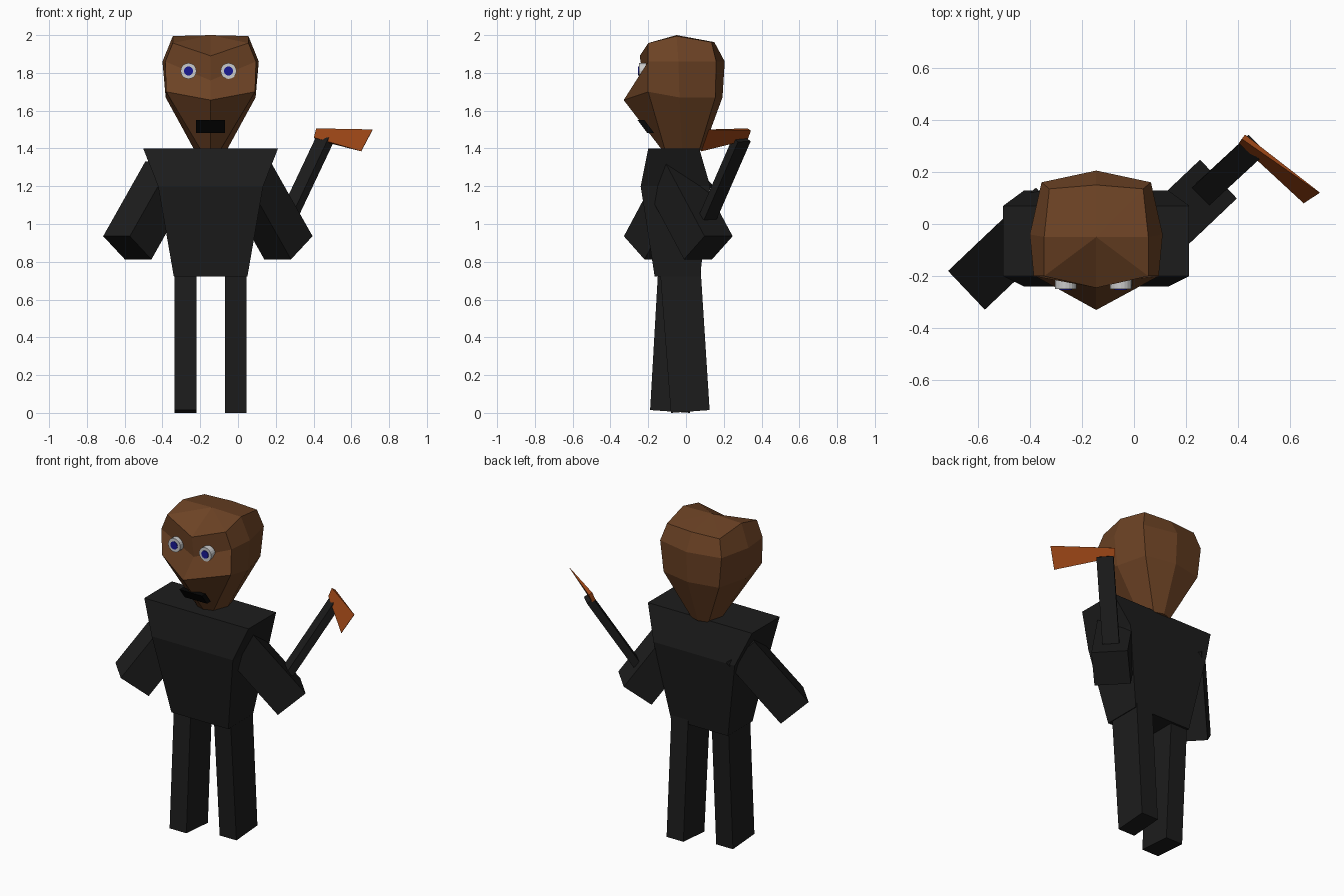
import bpy, bmesh, math
from mathutils import Vector

if "Cube" in bpy.data.objects:
    bpy.data.objects.remove(bpy.data.objects["Cube"])

CX = -0.145  # body centre line


def mat(name, r, g, b):
    m = bpy.data.materials.new(name)
    m.diffuse_color = (r, g, b, 1)
    m.use_nodes = True
    m.node_tree.nodes["Principled BSDF"].inputs["Base Color"].default_value = m.diffuse_color
    return m


CLOTH = mat("black_cloth", 0.012, 0.012, 0.012)
SKIN = mat("brown_skin", 0.15, 0.055, 0.018)
BLADE = mat("rust_blade", 0.33, 0.06, 0.008)
DARK = mat("mouth_black", 0.002, 0.002, 0.002)
WHITE = mat("eye_white", 0.6, 0.6, 0.6)
BLUE = mat("eye_blue", 0.01, 0.01, 0.3)


def finish(name, bm, material):
    bmesh.ops.recalc_face_normals(bm, faces=bm.faces)
    me = bpy.data.meshes.new(name)
    bm.to_mesh(me)
    bm.free()
    me.materials.append(material)
    ob = bpy.data.objects.new(name, me)
    bpy.context.collection.objects.link(ob)
    return ob


def loft(name, rings, material, peak=None):
    """Skin matching rings of points; close ends, last one with a peak if given."""
    bm = bmesh.new()
    rows = [[bm.verts.new(p) for p in r] for r in rings]
    n = len(rows[0])
    for a, b in zip(rows, rows[1:]):
        for i in range(n):
            j = (i + 1) % n
            bm.faces.new((a[i], a[j], b[j], b[i]))
    bm.faces.new(rows[0][::-1])
    if peak:
        c = bm.verts.new(peak)
        for i in range(n):
            bm.faces.new((rows[-1][i], rows[-1][(i + 1) % n], c))
    else:
        bm.faces.new(rows[-1])
    return finish(name, bm, material)


def rect(hx, y0, y1, z0, z1=None, cx=CX):
    z1 = z0 if z1 is None else z1
    return [(cx - hx, y0, z0), (cx + hx, y0, z0), (cx + hx, y1, z1), (cx - hx, y1, z1)]


def beam(name, start, end, side, w, t, material):
    """Box along start-end, width w along side, thickness t."""
    start, end, side = Vector(start), Vector(end), Vector(side)
    d = (end - start).normalized()
    u = (side - d * side.dot(d)).normalized() * w / 2
    v = d.cross(u).normalized() * t / 2
    return loft(name, [[p - u - v, p + u - v, p + u + v, p - u + v] for p in (start, end)], material)


# Torso
loft("torso", [rect(0.195, -0.166, 0.075, 0.723), rect(0.278, -0.24, 0.128, 1.2),
               rect(0.357, -0.20, 0.07, 1.4)], CLOTH)

# Legs, one swung forward and one back
loft("left_leg", [rect(0.0575, -0.19, 0.02, 0.015, 0.0, -0.278),
                  rect(0.0575, -0.145, 0.065, 0.80, 0.785, -0.278)], CLOTH)
loft("right_leg", [rect(0.0575, -0.08, 0.125, 0.0, 0.015, -0.012),
                   rect(0.0575, -0.14, 0.075, 0.785, 0.80, -0.012)], CLOTH)

# Arms, swung diagonally forward and back
for name, end, s in (("left_arm", (-0.586, -0.20, 0.874), -1), ("right_arm", (0.267, 0.118, 0.874), 1)):
    e = Vector(end)
    d = Vector((0.445 * s, 0.421 * s, -0.789))
    beam(name, e - d * 0.5, e, (0.69, -0.725, 0), 0.205, 0.2, CLOTH)

# Hatchet
beam("hatchet_handle", (0.265, 0.115, 1.035), (0.46, 0.295, 1.448), (0.72, -0.69, 0), 0.095, 0.045, CLOTH)
inner = [Vector((0.42, 0.335, 1.5)), Vector((0.408, 0.318, 1.452))]
outer = [Vector((0.713, 0.12, 1.5)), Vector((0.652, 0.08, 1.385))]
nrm = Vector((0.51, 0.68, -0.52))


def wedge(pair, t):
    a, b = pair
    return [a - nrm * t, b - nrm * t, b + nrm * t, a + nrm * t]


loft("hatchet_blade", [wedge(inner, 0.012), wedge(outer, 0.001)], BLADE)


# Head: eight-point rings given as front centre, front corner, side, back corner, back centre
def head_ring(fc, fk, sd, bk, bc):
    right = [(CX + x, y, z) for x, y, z in (fk, sd, bk)]
    left = [(CX - x, y, z) for x, y, z in (bk, sd, fk)]
    return [(CX, *fc)] + right + [(CX, *bc)] + left


loft("head", [
    head_ring((-0.125, 1.39), (0.05, -0.11, 1.39), (0.085, -0.02, 1.39), (0.06, 0.07, 1.39), (0.09, 1.39)),
    head_ring((-0.33, 1.656), (0.235, -0.20, 1.70), (0.238, -0.035, 1.67), (0.19, 0.155, 1.67), (0.193, 1.67)),
    head_ring((-0.225, 1.76), (0.24, -0.20, 1.86), (0.255, -0.04, 1.86), (0.21, 0.16, 1.86), (0.205, 1.86)),
    head_ring((-0.245, 1.89), (0.2, -0.20, 1.958), (0.2, -0.05, 1.995), (0.18, 0.135, 1.963), (0.15, 1.963)),
], SKIN, (CX, -0.05, 2.0))

# Mouth plate lying along the chin slope
loft("mouth", [rect(0.077, -0.206, -0.17, 1.483), rect(0.077, -0.256, -0.22, 1.55)], DARK)


# Eyes
def disc(name, x, y0, y1, r, material):
    ring = [(math.cos(a) * r, math.sin(a) * r) for a in (i * math.tau / 20 for i in range(20))]
    loft(name, [[(x + p, y, 1.81 + q) for p, q in ring] for y in (y0, y1)], material)


for side, x in (("left", -0.262), ("right", -0.05)):
    disc(side + "_eye", x, -0.25, -0.20, 0.042, WHITE)
    disc(side + "_pupil", x, -0.254, -0.24, 0.024, BLUE)
